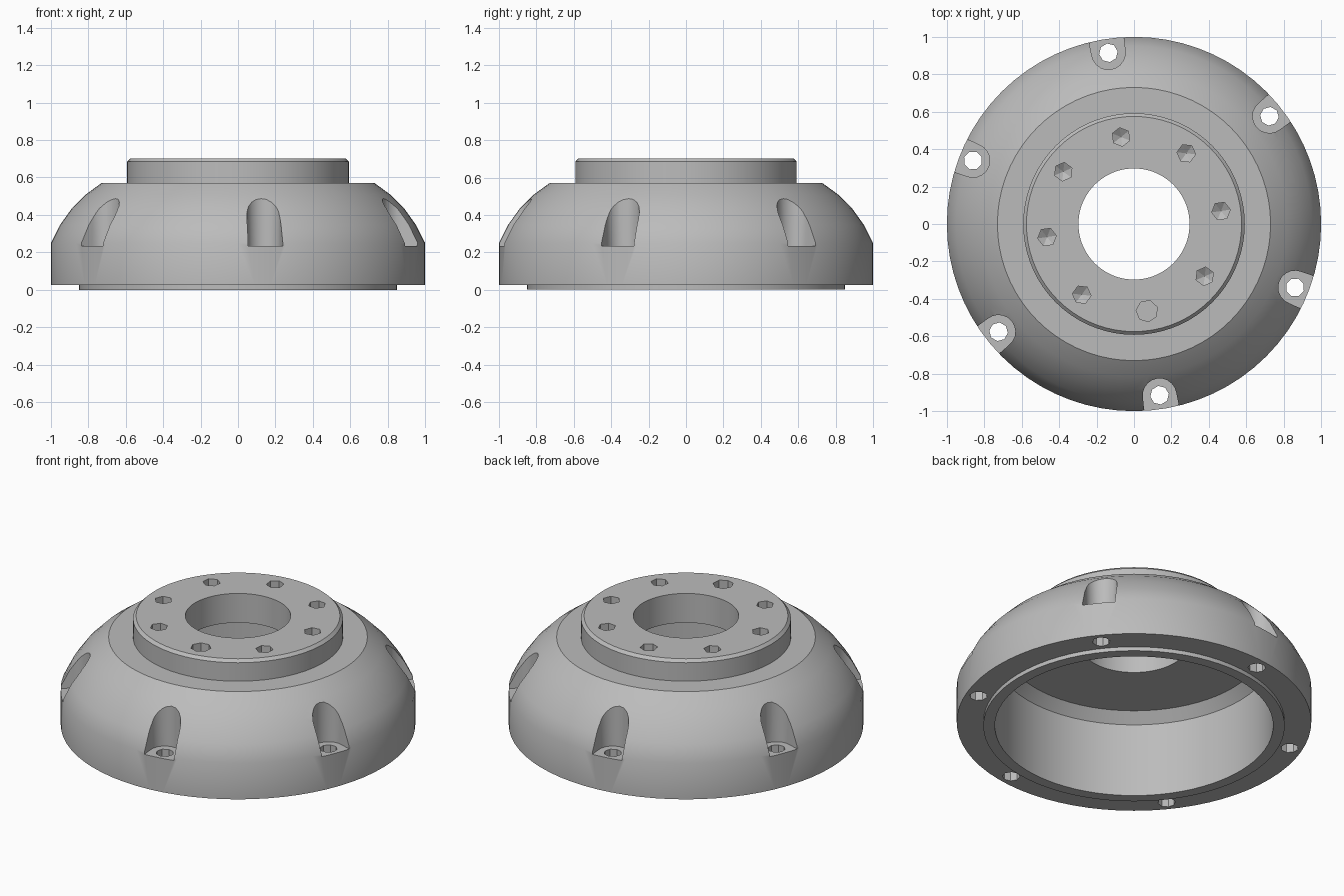
import bpy, bmesh
from math import cos, sin, pi, radians
from mathutils import Matrix, Vector

if "Cube" in bpy.data.objects:
    bpy.data.objects.remove(bpy.data.objects["Cube"], do_unlink=True)

metal = bpy.data.materials.new("grey metal")
metal.use_nodes = True
GREY = (0.5, 0.5, 0.5, 1)
metal.diffuse_color = GREY
metal.node_tree.nodes["Principled BSDF"].inputs["Base Color"].default_value = GREY


def make_object(name, bm):
    bmesh.ops.recalc_face_normals(bm, faces=bm.faces)
    mesh = bpy.data.meshes.new(name)
    bm.to_mesh(mesh)
    bm.free()
    mesh.materials.append(metal)
    obj = bpy.data.objects.new(name, mesh)
    bpy.context.collection.objects.link(obj)
    return obj


def lathe(name, profile, segments):
    """Revolve a closed (radius, height) outline around z."""
    bm = bmesh.new()
    verts = [bm.verts.new((r, 0, z)) for r, z in profile]
    edges = [bm.edges.new((a, b)) for a, b in zip(verts, verts[1:] + verts[:1])]
    bmesh.ops.spin(bm, geom=verts + edges, cent=(0, 0, 0), axis=(0, 0, 1),
                   angle=2 * pi, steps=segments, use_merge=True)
    bmesh.ops.remove_doubles(bm, verts=bm.verts, dist=1e-5)
    return make_object(name, bm)


def prism(bm, outline, low, high, matrix, tip=None):
    """Upright prism; with a tip height its bottom becomes a pointed cone."""
    bottom = [bm.verts.new(matrix @ Vector((x, y, low))) for x, y in outline]
    top = [bm.verts.new(matrix @ Vector((x, y, high))) for x, y in outline]
    pairs = list(zip(range(len(outline)), list(range(1, len(outline))) + [0]))
    for i, j in pairs:
        bm.faces.new((bottom[i], bottom[j], top[j], top[i]))
    bm.faces.new(top)
    if tip is None:
        bm.faces.new(bottom[::-1])
    else:
        point = bm.verts.new(matrix @ Vector((0, 0, tip)))
        for i, j in pairs:
            bm.faces.new((bottom[j], bottom[i], point))


def polygon(radius, sides):
    return [(radius * cos(2 * pi * i / sides), radius * sin(2 * pi * i / sides))
            for i in range(sides)]


def around(count, start, radius):
    """Matrices evenly placed on a circle, local x pointing outward."""
    return [Matrix.Rotation(radians(start) + 2 * pi * i / count, 4, 'Z')
            @ Matrix.Translation((radius, 0, 0)) for i in range(count)]


def cut(body, name, bm):
    cutter = make_object(name, bm)
    cutter.hide_render = True
    mod = body.modifiers.new(name, 'BOOLEAN')
    mod.operation = 'DIFFERENCE'
    mod.solver = 'EXACT'
    mod.object = cutter
    bpy.context.view_layer.objects.active = body
    bpy.ops.object.modifier_apply(modifier=name)
    bpy.data.objects.remove(cutter, do_unlink=True)


# Hollow domed housing with raised neck, centre bore and locating lip
housing = lathe("domed_housing", [
    (0.85, 0.025), (1.0, 0.025), (1.0, 0.25), (0.951, 0.347), (0.89, 0.432),
    (0.816, 0.507), (0.73, 0.57), (0.592, 0.57), (0.592, 0.685), (0.575, 0.702),
    (0.297, 0.702), (0.297, 0.52), (0.73, 0.52), (0.785, 0.46), (0.785, 0.0),
    (0.85, 0.0)], 72)

# Rounded bolt pockets in the dome, open to the outside
pocket = [(0.09 * cos(a), 0.09 * sin(a))
          for a in [pi / 2 + pi * i / 10 for i in range(11)]]
pocket += [(0.2, -0.1), (0.2, 0.1)]
bm = bmesh.new()
for m in around(6, 38.5, 0.925):
    prism(bm, pocket, 0.235, 0.8, m)
cut(housing, "pocket_cutter", bm)

# Through holes in the flange pockets
bm = bmesh.new()
for m in around(6, 38.5, 0.925):
    prism(bm, polygon(0.05, 8), -0.1, 0.3, m)
cut(housing, "flange_hole_cutter", bm)

# Blind holes in the neck face, all but one with drilled points
bm = bmesh.new()
for i, m in enumerate(around(8, 8.5, 0.47)):
    if i == 6:
        prism(bm, polygon(0.058, 7), 0.6, 0.8, m)
    else:
        prism(bm, polygon(0.05, 6), 0.6, 0.8, m, tip=0.57)
cut(housing, "neck_hole_cutter", bm)

# Smooth curves, crisp machined edges
bpy.ops.object.select_all(action='DESELECT')
housing.select_set(True)
bpy.context.view_layer.objects.active = housing
bpy.ops.object.shade_smooth_by_angle(angle=radians(32))
